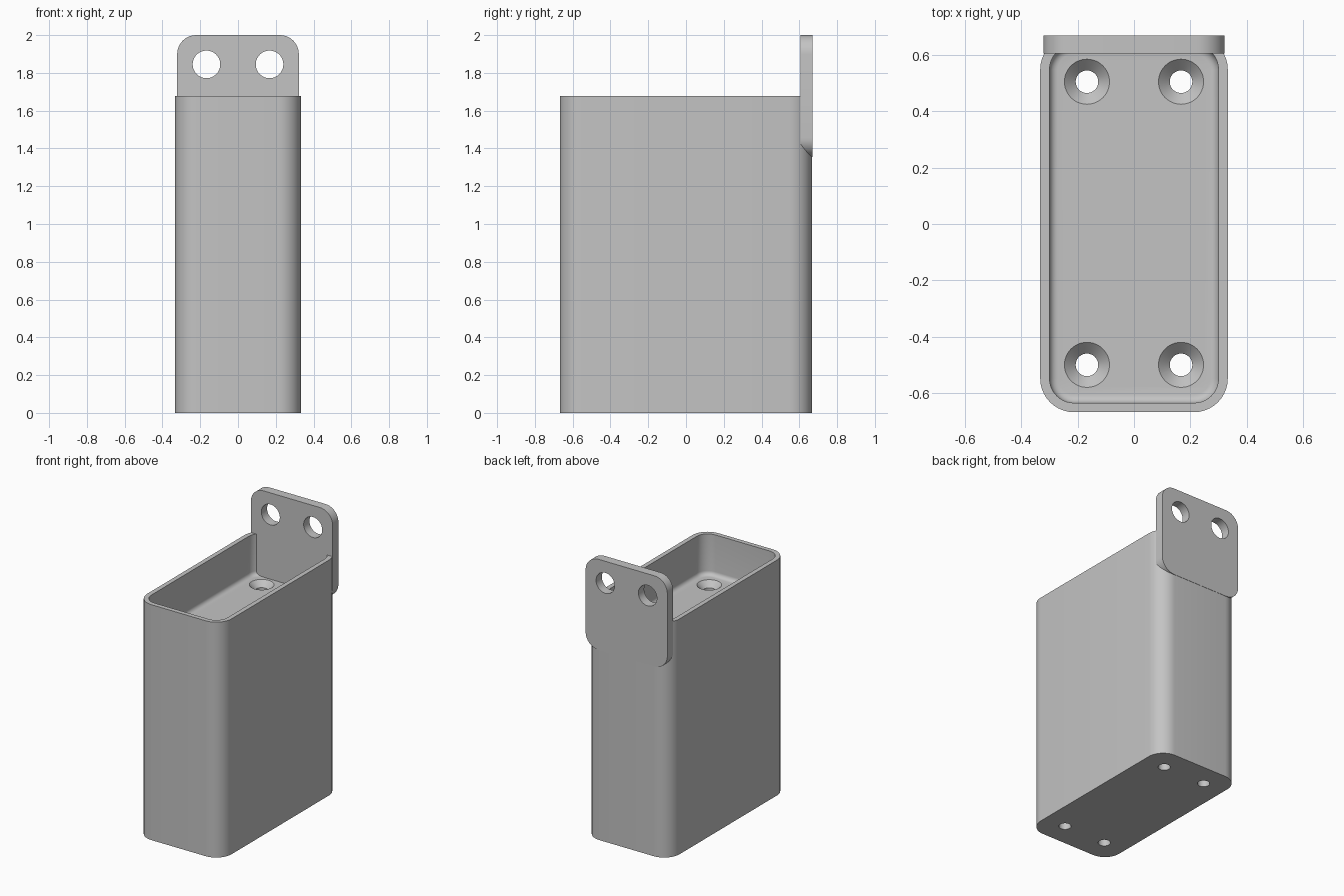
import bpy, bmesh, math
from mathutils import Matrix

cube = bpy.data.objects.get("Cube")
if cube:
    bpy.data.objects.remove(cube, do_unlink=True)

# Overall dimensions
HALF_X, HALF_Y, RIM_Z, FLOOR_Z = 0.333, 0.668, 1.677, 1.385
CORNER, WALL, FILLET = 0.12, 0.033, 0.03

grey = bpy.data.materials.new("plain grey")
grey.use_nodes = True
colour = (0.55, 0.55, 0.55, 1)
grey.diffuse_color = colour
grey.node_tree.nodes["Principled BSDF"].inputs["Base Color"].default_value = colour


def rounded_rect(hx, hy, r, steps=10):
    """Counter-clockwise outline of a rectangle with rounded corners."""
    pts = []
    for i, (sx, sy) in enumerate([(1, 1), (-1, 1), (-1, -1), (1, -1)]):
        for k in range(steps + 1):
            a = math.pi / 2 * (i + k / steps)
            pts.append((sx * (hx - r) + r * math.cos(a), sy * (hy - r) + r * math.sin(a)))
    return pts


def circle(r, n=48):
    return [(r * math.cos(math.tau * k / n), r * math.sin(math.tau * k / n)) for k in range(n)]


def loft(name, sections, matrix=Matrix()):
    """Closed solid through (outline, height) sections."""
    bm = bmesh.new()
    rings = [[bm.verts.new((x, y, z)) for x, y in outline] for outline, z in sections]
    for low, high in zip(rings, rings[1:]):
        n = len(low)
        for i in range(n):
            j = (i + 1) % n
            bm.faces.new((low[i], low[j], high[j], high[i]))
    bm.faces.new(rings[0][::-1])
    bm.faces.new(rings[-1])
    bm.transform(matrix)
    bmesh.ops.recalc_face_normals(bm, faces=bm.faces)
    mesh = bpy.data.meshes.new(name)
    bm.to_mesh(mesh)
    bm.free()
    mesh.materials.append(grey)
    obj = bpy.data.objects.new(name, mesh)
    bpy.context.collection.objects.link(obj)
    return obj


def activate(obj):
    bpy.ops.object.select_all(action='DESELECT')
    obj.select_set(True)
    bpy.context.view_layer.objects.active = obj


def cut(obj, cutter):
    cutter.hide_render = True
    mod = obj.modifiers.new("cut", 'BOOLEAN')
    mod.operation, mod.solver, mod.object = 'DIFFERENCE', 'EXACT', cutter
    activate(obj)
    bpy.ops.object.modifier_apply(modifier=mod.name)
    bpy.data.objects.remove(cutter, do_unlink=True)


# Tall block with a shallow cup in its top
outline = rounded_rect(HALF_X, HALF_Y, CORNER)
body = loft("riser_body", [(outline, 0), (outline, RIM_Z)])


def cup_outline(inset):
    d = WALL + inset
    return rounded_rect(HALF_X - d, HALF_Y - d, CORNER - d)


# Cup cavity with a filleted floor edge
cup = []
for k in range(7):
    a = math.pi / 2 * k / 6
    cup.append((cup_outline(FILLET * (1 - math.sin(a))), FLOOR_Z + FILLET * (1 - math.cos(a))))
cup.append((cup_outline(0), RIM_Z + 0.1))
cut(body, loft("cup_cutter", cup))

# Four countersunk screw holes through the block
for x in (-0.167, 0.167):
    for y in (-0.5, 0.505):
        place = Matrix.Translation((x, y, 0))
        cut(body, loft("screw_cutter", [
            (circle(0.04), -0.1), (circle(0.04), FLOOR_Z - 0.04),
            (circle(0.08), FLOOR_Z), (circle(0.08), FLOOR_Z + 0.02)], place))

# Rounded mounting plate at the back, with two round holes
PLATE_LOW, PLATE_TOP = 1.355, 2.0
upright = Matrix.Rotation(math.pi / 2, 4, 'X')
place = Matrix.Translation((0, 0.67, (PLATE_LOW + PLATE_TOP) / 2)) @ upright
face = rounded_rect(0.322, (PLATE_TOP - PLATE_LOW) / 2, 0.1)
plate = loft("mounting_plate", [(face, 0), (face, 0.065)], place)
for x in (-0.167, 0.167):
    place = Matrix.Translation((x, 0.8, 1.845)) @ upright
    cut(plate, loft("plate_hole_cutter", [(circle(0.073), 0), (circle(0.073), 0.4)], place))

# Smooth rounded surfaces, keep edges crisp
for obj in (body, plate):
    activate(obj)
    bpy.ops.object.shade_smooth_by_angle(angle=math.radians(30))
